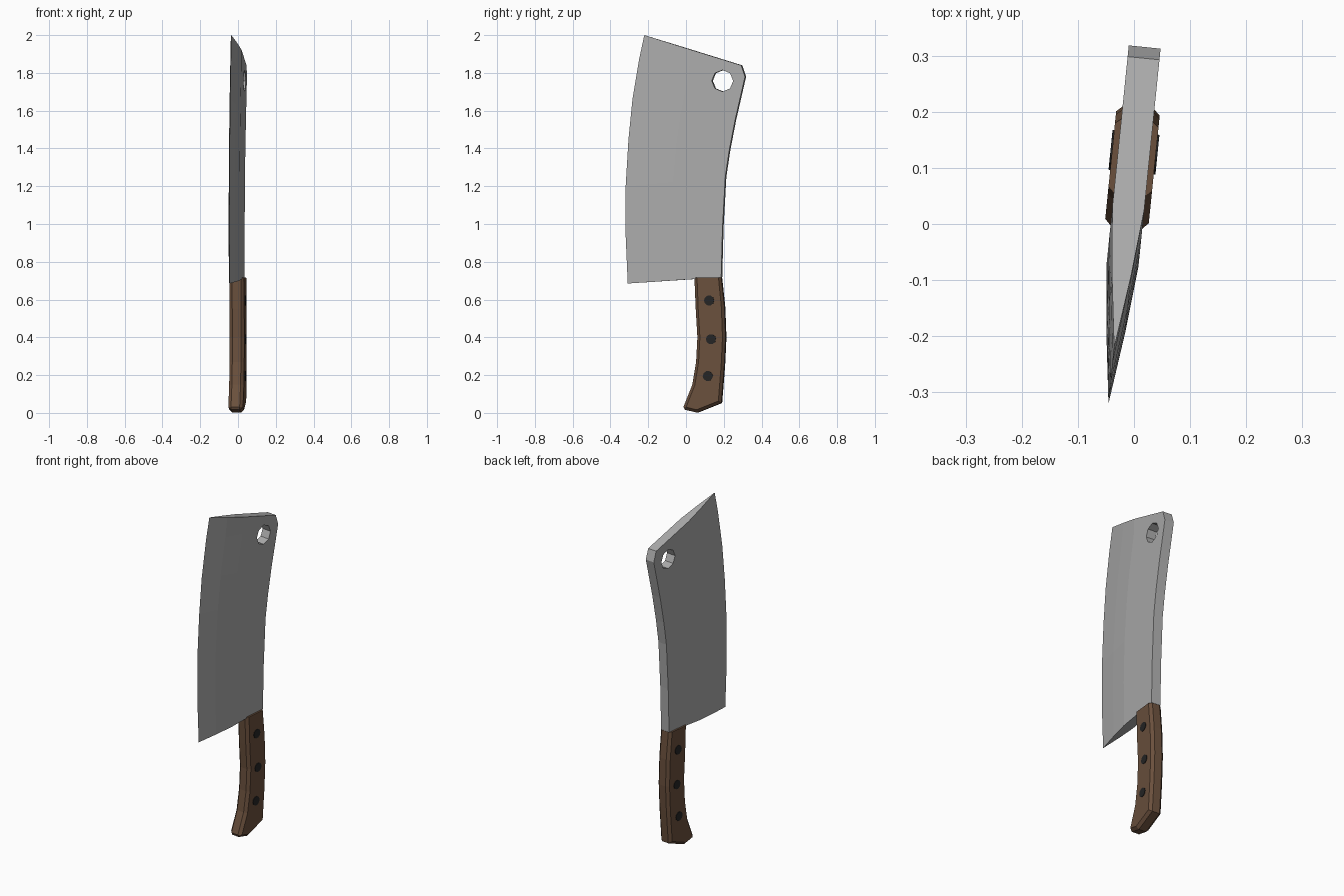
import bpy, bmesh, math
from mathutils import Matrix, Vector

if "Cube" in bpy.data.objects:
    bpy.data.objects.remove(bpy.data.objects["Cube"])

# The whole cleaver is turned slightly about z
PLACE = Matrix.Translation((-0.013, 0, 0)) @ Matrix.Rotation(math.radians(-5.8), 4, 'Z')


def material(name, rgb):
    m = bpy.data.materials.new(name)
    m.diffuse_color = (*rgb, 1)
    m.use_nodes = True
    m.node_tree.nodes["Principled BSDF"].inputs["Base Color"].default_value = m.diffuse_color
    return m


steel = material("steel", (0.41, 0.41, 0.41))
wood = material("brown wood", (0.145, 0.08, 0.046))
black = material("black rivet", (0.018, 0.018, 0.018))


def finish(bm, name, mat):
    bmesh.ops.recalc_face_normals(bm, faces=bm.faces[:])
    bm.transform(PLACE)
    me = bpy.data.meshes.new(name)
    bm.to_mesh(me)
    bm.free()
    me.materials.append(mat)
    ob = bpy.data.objects.new(name, me)
    bpy.context.collection.objects.link(ob)
    return ob


def disc(name, y, z, r, half, sides, mat):
    """Cylinder through the thickness of the knife."""
    bm = bmesh.new()
    bmesh.ops.create_cone(bm, cap_ends=True, segments=sides, radius1=r, radius2=r, depth=half * 2,
                          matrix=Matrix.Translation((0, y, z)) @ Matrix.Rotation(math.pi / 2, 4, 'Y'))
    return finish(bm, name, mat)


# Blade: rows from cutting edge to spine, lofted upward
edge = [(-.31, .685), (-.322, .96), (-.321, 1.2), (-.306, 1.45), (-.285, 1.66), (-.25, 1.87), (-.222, 2.0)]
spine = [(.19, .718), (.197, .98), (.212, 1.25), (.233, 1.39), (.264, 1.55), (.317, 1.78), (.297, 1.84)]
section = [(0, 0), (.25, .017), (.48, .0285), (1, .0285), (1, -.0285), (.48, -.0285), (.25, -.017)]
bm = bmesh.new()
rows = []
for e, s in zip(edge, spine):
    a, b = Vector((0, *e)), Vector((0, *s))
    rows.append([bm.verts.new(a.lerp(b, f) + Vector((t, 0, 0))) for f, t in section])
n = len(section)
for r0, r1 in zip(rows, rows[1:]):
    for i in range(n):
        j = (i + 1) % n
        bm.faces.new((r0[i], r0[j], r1[j], r1[i]))
bm.faces.new(rows[0])
bm.faces.new(rows[-1])
blade = finish(bm, "blade", steel)

# Hanging hole
cutter = disc("hole_cutter", .197, 1.758, .057, .1, 8, steel)
cutter.hide_render = True
mod = blade.modifiers.new("hole", 'BOOLEAN')
mod.operation = 'DIFFERENCE'
mod.solver = 'EXACT'
mod.object = cutter
bpy.context.view_layer.objects.active = blade
bpy.ops.object.modifier_apply(modifier=mod.name)
bpy.data.objects.remove(cutter)

# Handle: side profile with chamfered borders on both faces
outline = [(.047, .717), (.054, .55), (.063, .40), (.056, .27), (.036, .15), (-.011, .032), (-.004, .017),
           (.062, .001), (.19, .052), (.206, .25), (.213, .40), (.207, .56), (.19, .717)]
bm = bmesh.new()
sides = [[bm.verts.new((x, y, z)) for y, z in outline] for x in (-.023, .023)]
caps = [bm.faces.new(s) for s in sides]
for i in range(len(outline)):
    j = (i + 1) % len(outline)
    bm.faces.new((sides[0][i], sides[0][j], sides[1][j], sides[1][i]))
bmesh.ops.recalc_face_normals(bm, faces=bm.faces[:])
for cap in caps:
    bmesh.ops.inset_region(bm, faces=[cap], thickness=.015, use_even_offset=True)
    for v in cap.verts:
        v.co.x = math.copysign(.039, v.co.x)
        if v.co.z > .68:
            v.co.z = .717
finish(bm, "handle", wood)

# Rivets through the handle
for k, (y, z) in enumerate([(.127, .595), (.137, .39), (.12, .195)]):
    disc(f"rivet_{k + 1}", y, z, .027, .042, 10, black)
